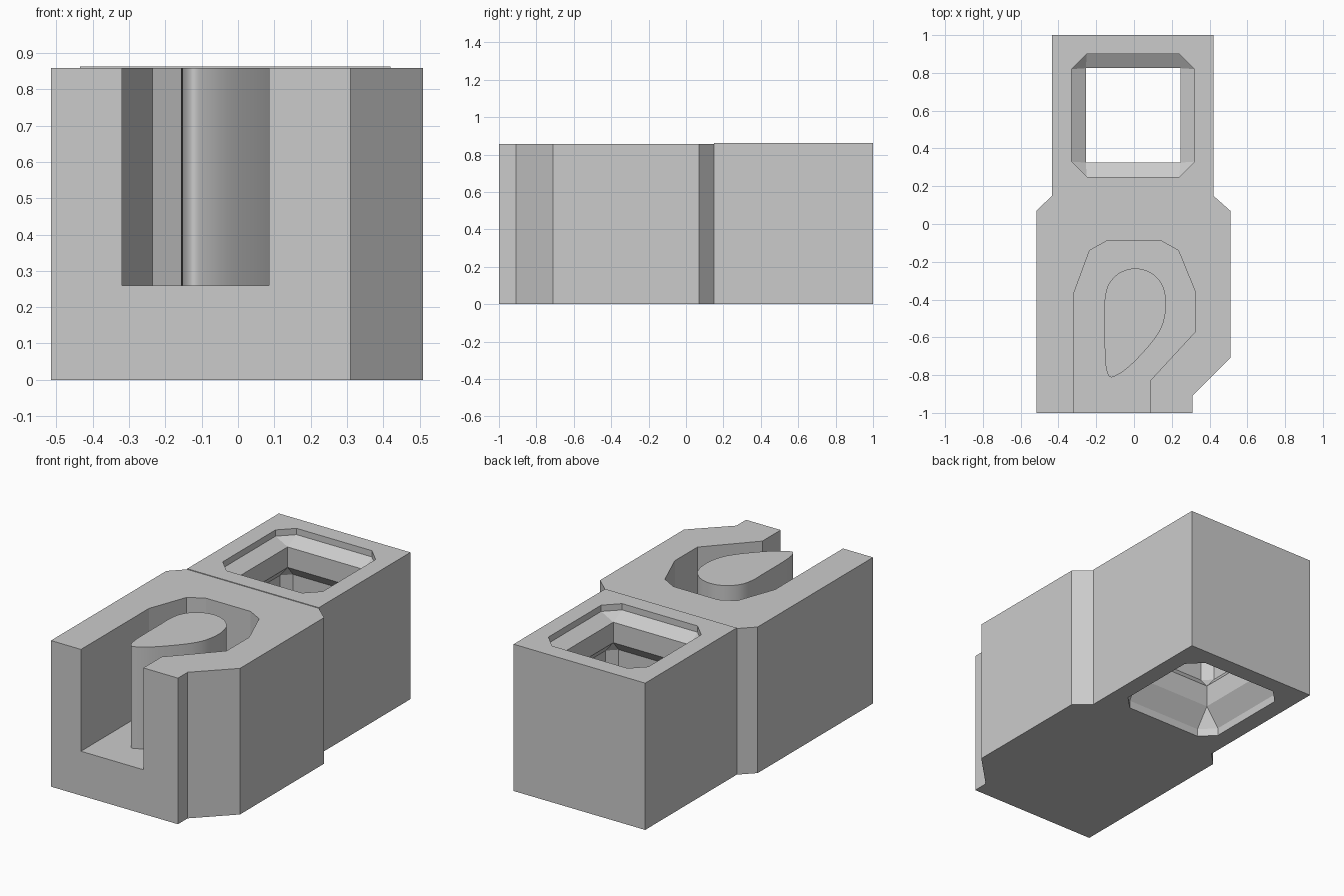
import bpy, bmesh, math
from mathutils import Vector

if "Cube" in bpy.data.objects:
    bpy.data.objects.remove(bpy.data.objects["Cube"])

grey = bpy.data.materials.new("light_grey")
grey.use_nodes = True
grey.diffuse_color = (0.6, 0.6, 0.6, 1)
grey.node_tree.nodes["Principled BSDF"].inputs["Base Color"].default_value = (0.6, 0.6, 0.6, 1)


def loft(name, rings):
    """Closed solid through a stack of matching rings of 3D points."""
    bm = bmesh.new()
    loops = [[bm.verts.new(p) for p in ring] for ring in rings]
    n = len(loops[0])
    for a, b in zip(loops, loops[1:]):
        for i in range(n):
            j = (i + 1) % n
            bm.faces.new((a[i], a[j], b[j], b[i]))
    bm.faces.new(loops[0][::-1])
    bm.faces.new(loops[-1])
    bmesh.ops.remove_doubles(bm, verts=bm.verts, dist=0.0005)
    bmesh.ops.recalc_face_normals(bm, faces=bm.faces)
    mesh = bpy.data.meshes.new(name)
    bm.to_mesh(mesh)
    bm.free()
    mesh.materials.append(grey)
    obj = bpy.data.objects.new(name, mesh)
    bpy.context.collection.objects.link(obj)
    return obj


def prism(name, outline, z0, z1):
    return loft(name, [[(x, y, z) for x, y in outline] for z in (z0, z1)])


def activate(obj):
    bpy.ops.object.select_all(action='DESELECT')
    obj.select_set(True)
    bpy.context.view_layer.objects.active = obj


def cut(obj, cutter):
    cutter.hide_render = True
    mod = obj.modifiers.new("cut", 'BOOLEAN')
    mod.operation, mod.solver, mod.object = 'DIFFERENCE', 'EXACT', cutter
    activate(obj)
    bpy.ops.object.modifier_apply(modifier=mod.name)
    bpy.data.objects.remove(cutter)


def octagon(half, chamfer, z, cx=-0.005, cy=0.575):
    """Square ring with chamfered corners; zero chamfer makes a plain square."""
    ring = []
    c = half - chamfer
    for x, y in ((half, c), (c, half)), ((-c, half), (-half, c)), \
                ((-half, -c), (-c, -half)), ((c, -half), (half, -c)):
        ring += [(cx + x[0], cy + x[1], z), (cx + y[0], cy + y[1], z)]
    return ring


def smooth_loop(points, steps=10):
    """Closed Catmull-Rom curve through 2D points."""
    pts = [Vector(p) for p in points]
    n, out = len(pts), []
    for i in range(n):
        a, b, c, d = (pts[(i + k) % n] for k in (-1, 0, 1, 2))
        for s in range(steps):
            t = s / steps
            out.append(0.5 * (2 * b + (c - a) * t + (2 * a - 5 * b + 4 * c - d) * t ** 2
                              + (3 * b - a - 3 * c + d) * t ** 3))
    return out


TOP, FLOOR = 0.858, 0.26

# Front block with chamfered shoulders and one clipped front corner
front_block = prism("front_block", [
    (-0.515, -1), (0.31, -1), (0.31, -0.91), (0.51, -0.71), (0.51, 0.07),
    (0.42, 0.15), (-0.435, 0.15), (-0.515, 0.07)], 0, TOP)

# Open channel that widens into a faceted pocket
cut(front_block, prism("channel_cutter", [
    (-0.32, -1.1), (0.085, -1.1), (0.085, -0.83), (0.325, -0.57), (0.325, -0.36),
    (0.235, -0.14), (0.145, -0.09), (-0.145, -0.09), (-0.235, -0.14),
    (-0.32, -0.37)], FLOOR, 1))

# Back block with a through hole, recessed at both ends
back_block = prism("back_block", [
    (-0.435, 0.15), (0.42, 0.15), (0.42, 1), (-0.435, 1)], 0, 0.862)
hole = [(-0.1, 0.325, 0.08), (0.045, 0.325, 0.08), (0.16, 0.25, 0), (0.29, 0.25, 0),
        (0.35, 0.3, 0.05), (0.6, 0.3, 0.05), (0.66, 0.25, 0), (0.78, 0.25, 0),
        (0.825, 0.325, 0.08), (1, 0.325, 0.08)]
cut(back_block, loft("hole_cutter", [octagon(h, c, z) for z, h, c in hole]))

# Teardrop post: round head, straight left side, rounded tip
head = [(0.007 + 0.162 * math.cos(a), -0.4 + 0.165 * math.sin(a))
        for a in (math.radians(d) for d in range(180, -1, -30))]
tail = [(0.165, -0.48), (0.14, -0.56), (0.08, -0.645), (-0.02, -0.75), (-0.09, -0.8),
        (-0.13, -0.808), (-0.15, -0.75), (-0.155, -0.65), (-0.155, -0.5)]
post = prism("teardrop_post", smooth_loop(head + tail, 6), FLOOR, TOP)
activate(post)
bpy.ops.object.shade_smooth_by_angle(angle=math.radians(35))
